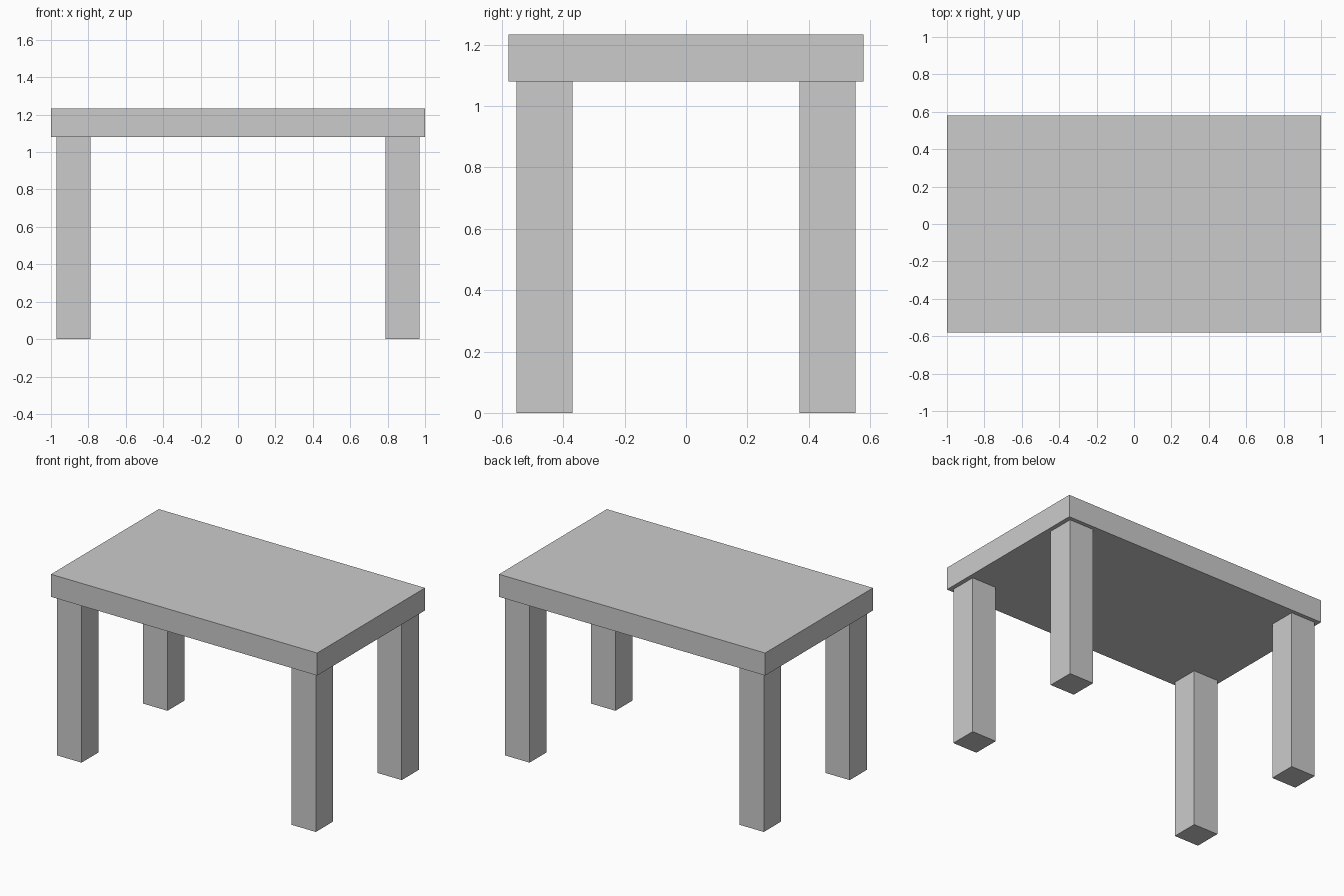
import bpy

if "Cube" in bpy.data.objects:
    bpy.data.objects.remove(bpy.data.objects["Cube"])

TOP_Z, LEG_H = 1.233, 1.08
LEG_W = 0.183


def box(name, center, size):
    bpy.ops.mesh.primitive_cube_add(size=1, location=center)
    obj = bpy.context.object
    obj.name = name
    obj.scale = size
    bpy.ops.object.transform_apply(location=False, rotation=False, scale=True)
    return obj


# Tabletop slab
box("tabletop", (0, 0, (TOP_Z + LEG_H) / 2), (2.0, 1.158, TOP_Z - LEG_H))

# Four square legs, slightly inset from the corners
for y_name, sy in (("front", -1), ("back", 1)):
    for x_name, sx in (("left", -1), ("right", 1)):
        box(f"{y_name}_{x_name}_leg",
            (sx * 0.88, sy * 0.461, LEG_H / 2),
            (LEG_W, LEG_W, LEG_H))
